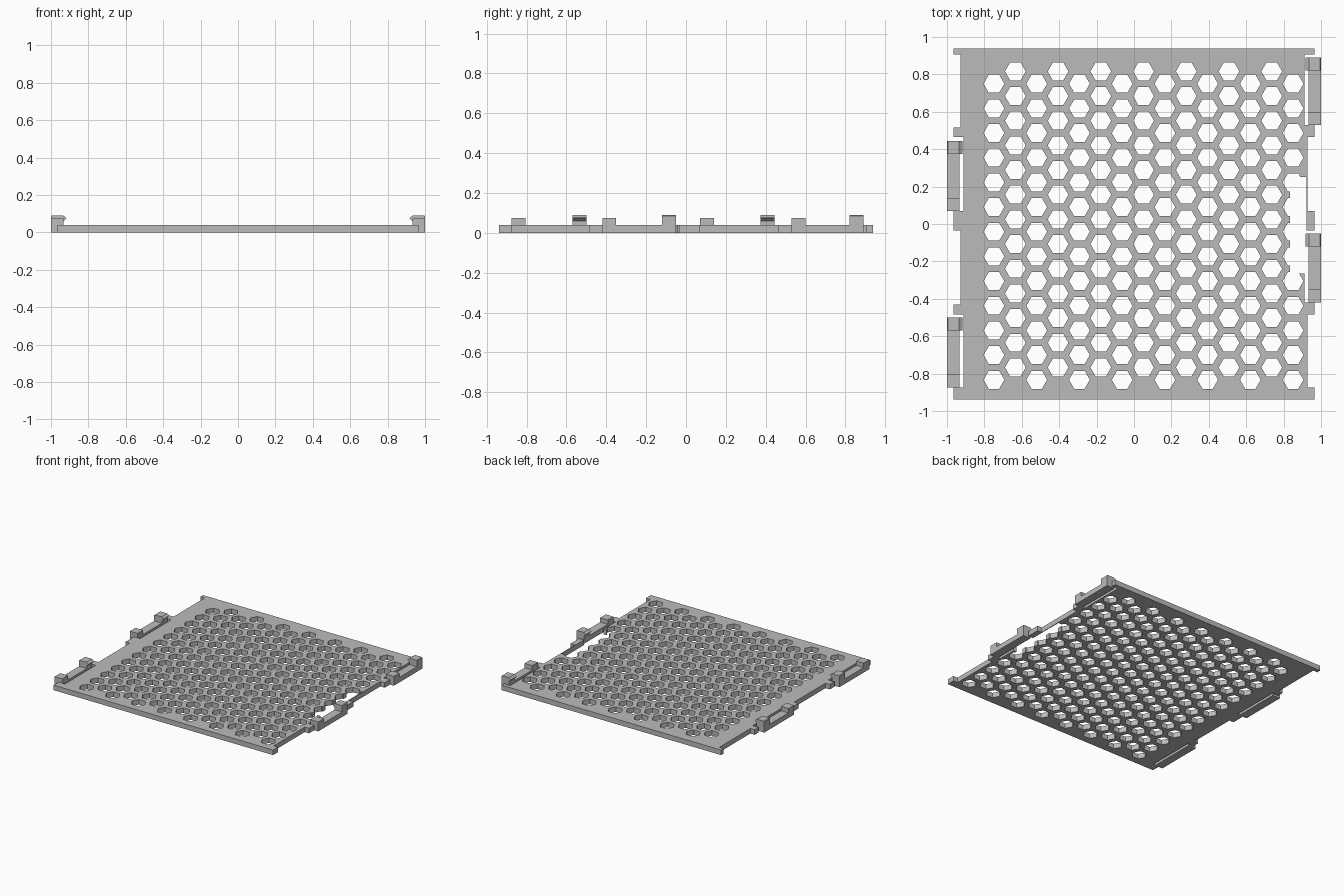
import bpy, bmesh, math
from mathutils import Vector

cube = bpy.data.objects.get("Cube")
if cube:
    bpy.data.objects.remove(cube)

grey = bpy.data.materials.new("light grey plastic")
grey.use_nodes = True
colour = (0.5, 0.5, 0.5, 1)
grey.diffuse_color = colour
grey.node_tree.nodes["Principled BSDF"].inputs["Base Color"].default_value = colour


def prism(bm, points, direction):
    """Extrude a closed 3D outline along a direction."""
    face = bm.faces.new([bm.verts.new(p) for p in points])
    out = bmesh.ops.extrude_face_region(bm, geom=[face])
    verts = [v for v in out["geom"] if isinstance(v, bmesh.types.BMVert)]
    bmesh.ops.translate(bm, verts=verts, vec=Vector(direction))


def box(bm, x0, x1, y0, y1, z0, z1):
    prism(bm, [(x0, y0, z0), (x1, y0, z0), (x1, y1, z0), (x0, y1, z0)], (0, 0, z1 - z0))


def finish(bm, name):
    bmesh.ops.recalc_face_normals(bm, faces=bm.faces)
    mesh = bpy.data.meshes.new(name)
    bm.to_mesh(mesh)
    bm.free()
    mesh.materials.append(grey)
    obj = bpy.data.objects.new(name, mesh)
    bpy.context.collection.objects.link(obj)
    return obj


def cut(target, cutter):
    """Subtract the cutter, bake the result and drop the cutter."""
    cutter.hide_render = True
    mod = target.modifiers.new("cut", "BOOLEAN")
    mod.operation, mod.solver, mod.object = "DIFFERENCE", "EXACT", cutter
    bpy.context.view_layer.update()
    baked = bpy.data.meshes.new_from_object(
        target.evaluated_get(bpy.context.evaluated_depsgraph_get()))
    target.modifiers.clear()
    target.data = baked
    bpy.data.objects.remove(cutter)


# Plate outline: each step is (upper y, edge distance), from back to front
THICK, END = 0.04, -0.9375
TAB, EDGE, SLOT = 0.965, 0.927, 0.912
left_steps = [(-END, TAB), (0.905, SLOT), (0.53, TAB), (0.465, EDGE), (0.07, TAB),
              (-0.035, SLOT), (-0.42, TAB), (-0.485, EDGE), (-0.875, TAB)]
right_steps = [(-END, TAB), (0.905, EDGE), (0.515, TAB), (0.465, SLOT), (0.07, TAB),
               (-0.035, EDGE), (-0.43, TAB), (-0.485, SLOT), (-0.875, TAB)]


def stepped(steps, side):
    ends = [s[0] for s in steps[1:]] + [END]
    return [(side * x, y, 0) for (top, x), low in zip(steps, ends) for y in (top, low)]


bm = bmesh.new()
prism(bm, stepped(left_steps, 1) + stepped(right_steps, -1)[::-1], (0, 0, THICK))
plate = finish(bm, "perforated_plate")

# Honeycomb holes
PITCH = 0.1319
bm = bmesh.new()
for col in range(15):
    x = (col - 7) * PITCH * math.sqrt(3) / 2 + 0.051
    for row in range(13):
        y = 0.75 - row * PITCH + (PITCH / 2 if col % 2 else 0)
        prism(bm, [(x + 0.0555 * math.cos(a * math.pi / 3),
                    y + 0.0555 * math.sin(a * math.pi / 3), -0.05) for a in range(6)],
              (0, 0, 0.2))
cut(plate, finish(bm, "hole_cutter"))

# Open notch on the left edge, leaving a thin outer wall
bm = bmesh.new()
box(bm, 0.833, 0.921, -0.265, 0.25, -0.05, 0.15)
cut(plate, finish(bm, "notch_cutter"))

# Snap clips: springy arm, foot block and hooked head
IN, OUT = 0.933, 1.0
HOOK = [(OUT, THICK), (OUT, 0.085), (0.995, 0.09), (0.935, 0.09), (0.917, 0.077),
        (0.917, 0.074), (IN, 0.06), (IN, THICK)]


def clip(name, side, root, tip):
    bm = bmesh.new()
    x0, x1 = sorted((side * IN, side * OUT))
    box(bm, x0, x1, root, tip, 0, THICK)
    box(bm, x0, x1, root, root + 0.07, THICK, 0.075)
    prism(bm, [(side * x, tip - 0.07, z) for x, z in HOOK], (0, 0.07, 0))
    finish(bm, name)


clip("left_back_clip", 1, 0.53, 0.89)
clip("left_front_clip", 1, -0.42, -0.05)
clip("right_back_clip", -1, 0.07, 0.445)
clip("right_front_clip", -1, -0.875, -0.5)
